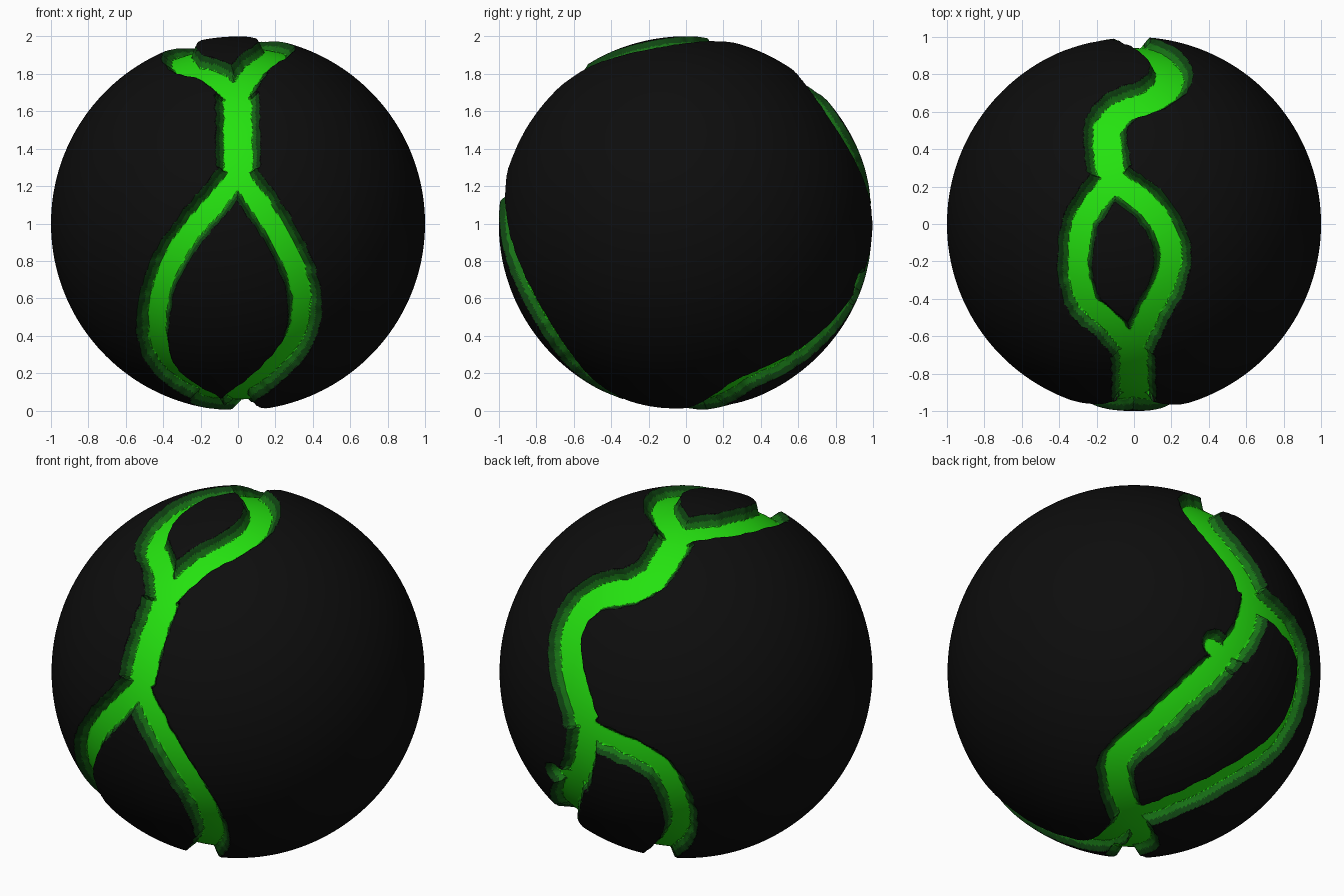
import bpy, bmesh, math
from mathutils import Vector, kdtree, noise

if "Cube" in bpy.data.objects:
    bpy.data.objects.remove(bpy.data.objects["Cube"])

R_DEPTH, WALL = 0.06, 0.036


def on_ball(az, el, pts):
    """Screen points (u, v) seen from a direction -> points on the unit ball."""
    a, e = math.radians(az), math.radians(el)
    right = Vector((math.cos(a), math.sin(a), 0))
    up = Vector((-math.sin(a) * math.sin(e), math.cos(a) * math.sin(e), math.cos(e)))
    out = right.cross(up)
    res = []
    for u, v in pts:
        w = math.sqrt(max(0.0, 1 - u * u - v * v))
        res.append((right * u + up * v + out * w).normalized())
    return res


def front(*p):
    return on_ball(0, 0, [(x, z - 1) for x, z in p])


def top(*p):
    return on_ball(0, 90, p)


def low_back(*p):
    return on_ball(140, -25, p)


def sample(pts, n=24):
    """Smooth curve through the points, pushed back onto the ball."""
    q = [pts[0]] + pts + [pts[-1]]
    res = []
    for i in range(1, len(q) - 2):
        a, b, c, d = q[i - 1:i + 3]
        for k in range(n):
            t = k / n
            p = 0.5 * (2 * b + (c - a) * t + (2 * a - 5 * b + 4 * c - d) * t * t
                       + (3 * b - a - 3 * c + d) * t ** 3)
            res.append(p.normalized())
    return res + [pts[-1]]


# Junctions of the channel network
front_join = front((0, 1.27))[0]
front_fork = front((-0.01, 1.72))[0]
top_join = top((-0.12, 0.25))[0]
back_join = low_back((0.663, 0.348))[0]
base_join = low_back((-0.02, -0.85))[0]

# Channels: half width and path
channels = [
    (0.118, [front_join] + front((0, 1.42), (0, 1.58)) + [front_fork]),
    (0.10, [front_fork] + top((-0.13, -0.56), (-0.27, -0.43), (-0.32, -0.22),
                              (-0.29, 0.0), (-0.2, 0.15)) + [top_join]),
    (0.10, [front_fork] + top((0.10, -0.48), (0.19, -0.3), (0.2, -0.1),
                              (0.1, 0.08), (-0.03, 0.19)) + [top_join]),
    (0.118, [top_join] + top((-0.15, 0.4), (-0.15, 0.54), (-0.06, 0.64), (0.08, 0.69),
                             (0.18, 0.76), (0.2, 0.84), (0.15, 0.92), (0.06, 0.975))
     + [back_join]),
    (0.095, [front_join] + front((-0.12, 1.13), (-0.27, 0.95), (-0.38, 0.78), (-0.44, 0.6),
                                 (-0.46, 0.4), (-0.42, 0.25), (-0.3, 0.13), (-0.17, 0.06))
     + [Vector((-0.14, -0.1, -0.985))] + [base_join]),
    (0.095, [front_join] + front((0.12, 1.11), (0.25, 0.9), (0.34, 0.7), (0.36, 0.5),
                                 (0.31, 0.34), (0.2, 0.21), (0.08, 0.11), (0.0, 0.05))
     + [Vector((0.02, -0.12, -0.99))] + [base_join]),
    (0.10, [back_join] + low_back((0.62, 0.17), (0.52, 0.02), (0.35, -0.15), (0.14, -0.35),
                                  (-0.08, -0.55), (-0.09, -0.69)) + [base_join]),
    (0.08, low_back((0.52, 0.0), (0.44, 0.07))),
    (0.09, [back_join] + low_back((0.86, 0.17), (0.914, 0.01), (0.89, -0.2), (0.78, -0.42),
                                  (0.51, -0.63), (0.246, -0.765)) + [base_join]),
]

samples = [(p, w) for w, path in channels for p in sample(path)]
tree = kdtree.KDTree(len(samples))
for i, (p, w) in enumerate(samples):
    tree.insert(p, i)
tree.balance()


def edge_distance(p):
    """Distance to the channel rim, negative inside, slightly ragged."""
    p = p.normalized()
    _, i, d = tree.find(p)
    return d - samples[i][1] + 0.010 * noise.noise(p * 16)


# Ball, refined around the channels
bm = bmesh.new()
bmesh.ops.create_icosphere(bm, subdivisions=6, radius=1)
for lo, hi in ((-0.12, 0.05), (-0.06, 0.02)):
    near = {v for v in bm.verts if lo < edge_distance(v.co) < hi}
    edges = [e for e in bm.edges if e.verts[0] in near or e.verts[1] in near]
    bmesh.ops.subdivide_edges(bm, edges=edges, cuts=1, use_grid_fill=True)
    bmesh.ops.triangulate(bm, faces=[f for f in bm.faces if len(f.verts) > 3])
    for v in bm.verts:
        v.co.normalize()

# Colours by distance from the rim: shell, two wall bands, floor
for f in bm.faces:
    s = edge_distance(f.calc_center_median())
    f.material_index = 0 if s > 0 else 1 if s > -WALL * 0.5 else 2 if s > -WALL else 3

# Press the channels in
for v in bm.verts:
    t = min(1.0, max(0.0, -edge_distance(v.co) / WALL))
    v.co *= 1 - R_DEPTH * t
    v.co.z += 1

mesh = bpy.data.meshes.new("cracked_ball")
bm.to_mesh(mesh)
bm.free()
ball = bpy.data.objects.new("cracked_ball", mesh)
bpy.context.collection.objects.link(ball)

for name, col in (("black shell", (0.004, 0.004, 0.004)),
                  ("dark green wall", (0.005, 0.06, 0.006)),
                  ("mid green wall", (0.009, 0.17, 0.008)),
                  ("bright green floor", (0.018, 0.76, 0.005))):
    m = bpy.data.materials.new(name)
    m.diffuse_color = (*col, 1)
    m.use_nodes = True
    m.node_tree.nodes["Principled BSDF"].inputs["Base Color"].default_value = m.diffuse_color
    mesh.materials.append(m)

bpy.context.view_layer.objects.active = ball
ball.select_set(True)
bpy.ops.object.shade_smooth_by_angle(angle=math.radians(30))
